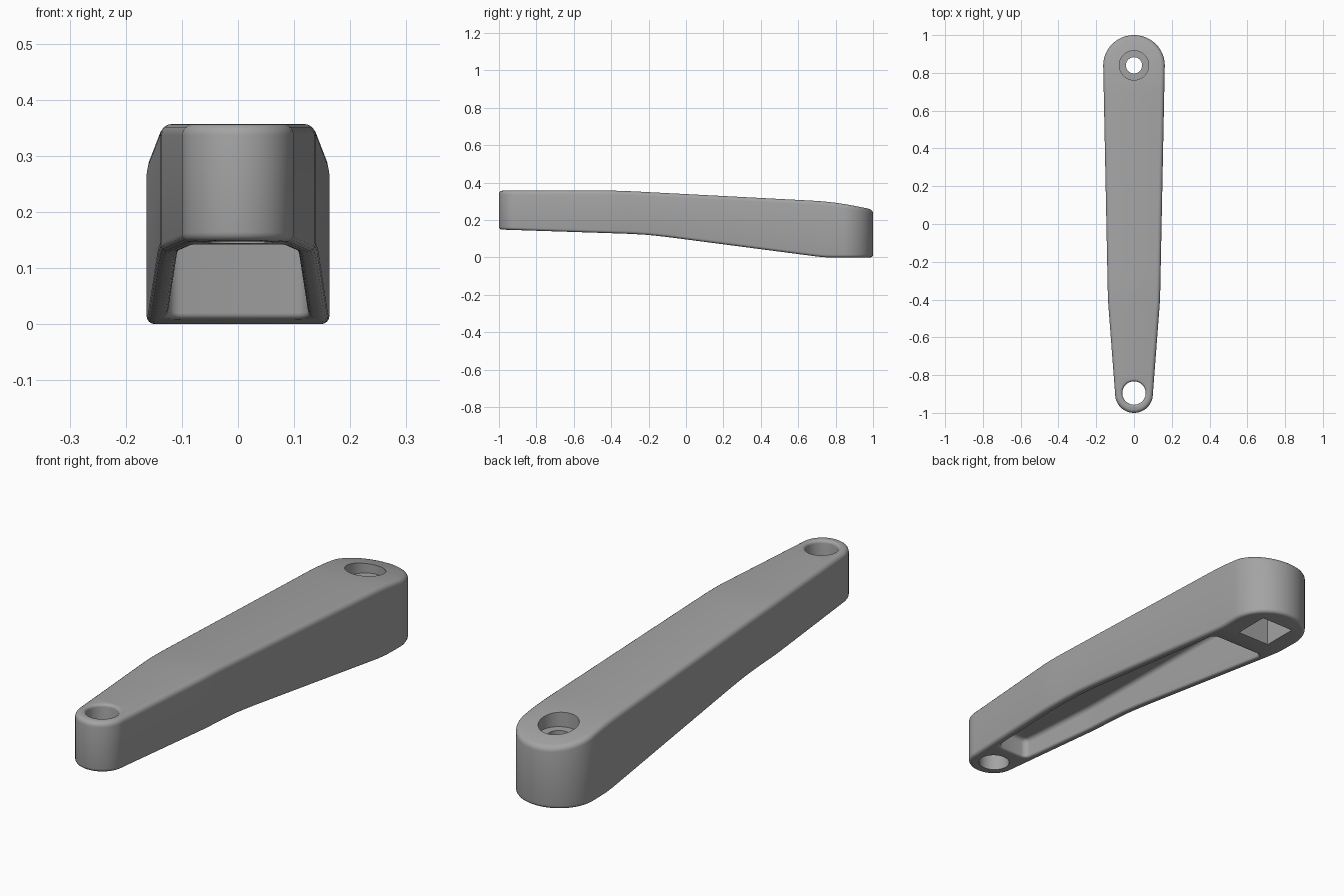
import bpy, bmesh, math
from mathutils import Vector, Matrix

if "Cube" in bpy.data.objects:
    bpy.data.objects.remove(bpy.data.objects["Cube"])


def interp(table, y):
    for (a, p), (b, q) in zip(table, table[1:]):
        if y <= b:
            return p + (q - p) * max(0.0, (y - a) / (b - a))
    return table[-1][1]


# Side profile (top, bottom and pocket floor heights) and plan half width along y
TOP = [(-1, .357), (-.4, .357), (-.32, .355), (.7, .302), (.78, .295), (.86, .283), (.94, .268), (1, .255)]
BOTTOM = [(-1, .149), (-.3, .126), (-.2, .12), (-.1, .109), (0, .096), (.69, .006), (.74, 0), (1, 0)]
FLOOR = [(-.8, .225), (.7, .235)]
WIDTH = [(-.9, .1), (-.4, .138), (.84, .163)]
top = lambda y: interp(TOP, y)
bottom = lambda y: interp(BOTTOM, y)
floor = lambda y: interp(FLOOR, y)
width = lambda y: interp(WIDTH, y)


def arc(cx, cy, rx, ry, a0, a1, n):
    angles = [math.radians(a0 + (a1 - a0) * i / n) for i in range(n + 1)]
    return [Vector((cx + rx * math.cos(a), cy + ry * math.sin(a))) for a in angles]


def to_object(bm, name):
    bmesh.ops.recalc_face_normals(bm, faces=bm.faces[:])
    mesh = bpy.data.meshes.new(name)
    bm.to_mesh(mesh)
    bm.free()
    ob = bpy.data.objects.new(name, mesh)
    bpy.context.collection.objects.link(ob)
    return ob


def stacked(name, half, rings):
    """Mirror a half outline, stack offset copies of it and close with strips."""
    n = len(half)
    normals = []
    for i in range(n):
        if i in (0, n - 1):
            normals.append(Vector((0, -1 if i == 0 else 1)))
        else:
            t = (half[i + 1] - half[i]).normalized() + (half[i] - half[i - 1]).normalized()
            normals.append(Vector((t.y, -t.x)).normalized())
    bm = bmesh.new()
    loops = []
    for offset, height in rings:
        pts = [p + d * offset for p, d in zip(half, normals)]
        pts += [Vector((-p.x, p.y)) for p in pts[-2:0:-1]]
        loops.append([bm.verts.new((p.x, p.y, height(p.y))) for p in pts])
    m = len(loops[0])
    for a, b in zip(loops, loops[1:]):
        for i in range(m):
            j = (i + 1) % m
            bm.faces.new((a[i], a[j], b[j], b[i]))
    for loop in (loops[0], loops[-1]):
        for i in range(n - 1):
            corners = [loop[i], loop[i + 1], loop[(m - i - 1) % m], loop[(m - i) % m]]
            bm.faces.new(list(dict.fromkeys(corners)))
    return to_object(bm, name)


def lathe(name, y, profile, sides=48):
    bm = bmesh.new()
    loops = [[bm.verts.new((r * math.cos(k * math.tau / sides), y + r * math.sin(k * math.tau / sides), z))
              for k in range(sides)] for r, z in profile]
    for a, b in zip(loops, loops[1:]):
        for k in range(sides):
            j = (k + 1) % sides
            bm.faces.new((a[k], a[j], b[j], b[k]))
    bm.faces.new(loops[0])
    bm.faces.new(loops[-1])
    return to_object(bm, name)


# Arm body with rounded top and bottom edges
half = arc(0, -.9, .1, .1, -90, 0, 14)
half += [Vector((width(y), y)) for y in [-.9 + 1.74 * i / 40 for i in range(1, 40)]]
half += arc(0, .84, .163, .16, 0, 90, 20)
steps = [math.radians(a) for a in (0, 22.5, 45, 67.5, 90)]
RB, RT = .015, .02
rings = [(-RB * (1 - math.sin(a)), lambda y, a=a: bottom(y) + RB * (1 - math.cos(a))) for a in steps]
rings += [(-RT * (1 - math.cos(a)), lambda y, a=a: top(y) - RT * (1 - math.sin(a))) for a in steps]
arm = stacked("crank_arm", half, rings)

# Underside pocket with a flared rim
C = .025
wall = lambda y: width(y) - .034
y0, y1 = -.78, .662
half = [Vector((0, y0))] + arc(wall(y0) - C, y0 + C, C, C, -90, 0, 5)
half += [Vector((wall(y), y)) for y in [y0 + C + (y1 - y0 - 2 * C) * i / 36 for i in range(1, 36)]]
half += arc(wall(y1) - C, y1 - C, C, C, 0, 90, 5) + [Vector((0, y1))]
R, RF = .01, .018
rings = [(R, lambda y: bottom(y) - .03)]
rings += [(R * (1 - math.sin(a)), lambda y, a=a: bottom(y) + R * (1 - math.cos(a))) for a in steps[::-1]][::-1]
rings += [(-RF * (1 - math.cos(a)), lambda y, a=a: floor(y) - RF * (1 - math.sin(a))) for a in steps]
pocket = stacked("pocket_cutter", half, rings)

# Pedal hole with a rounded top rim
rim = [(.062 + .012 * (1 - math.cos(a)), .345 + .012 * math.sin(a)) for a in steps]
pedal_hole = lathe("pedal_hole_cutter", -.895, [(.062, .05)] + rim + [(.074, .42)])

# Axle hole with a counterbore above and a tapered square socket below
axle_hole = lathe("axle_hole_cutter", .84, [(.043, .1), (.043, .235), (.078, .235), (.078, .4)])
bm = bmesh.new()
bmesh.ops.create_cone(bm, cap_ends=True, segments=4, radius1=.078 * 2 ** .5, radius2=.066 * 2 ** .5, depth=.21,
                      matrix=Matrix.Translation((0, .84, .085)) @ Matrix.Rotation(math.pi / 4, 4, 'Z'))
socket = to_object(bm, "square_socket_cutter")

# Cut everything out of the arm
bpy.context.view_layer.objects.active = arm
arm.select_set(True)
for cutter in (pocket, pedal_hole, axle_hole, socket):
    cutter.hide_render = True
    mod = arm.modifiers.new(cutter.name, 'BOOLEAN')
    mod.operation = 'DIFFERENCE'
    mod.solver = 'EXACT'
    mod.object = cutter
    bpy.ops.object.modifier_apply(modifier=mod.name)
    bpy.data.objects.remove(cutter)

# Dark grey finish
arm.data.materials.clear()
grey = bpy.data.materials.new("dark_grey")
grey.diffuse_color = (.37, .37, .37, 1)
grey.use_nodes = True
grey.node_tree.nodes["Principled BSDF"].inputs["Base Color"].default_value = grey.diffuse_color
arm.data.materials.append(grey)
for face in arm.data.polygons:
    face.material_index = 0
bpy.ops.object.shade_smooth_by_angle(angle=math.radians(30))
